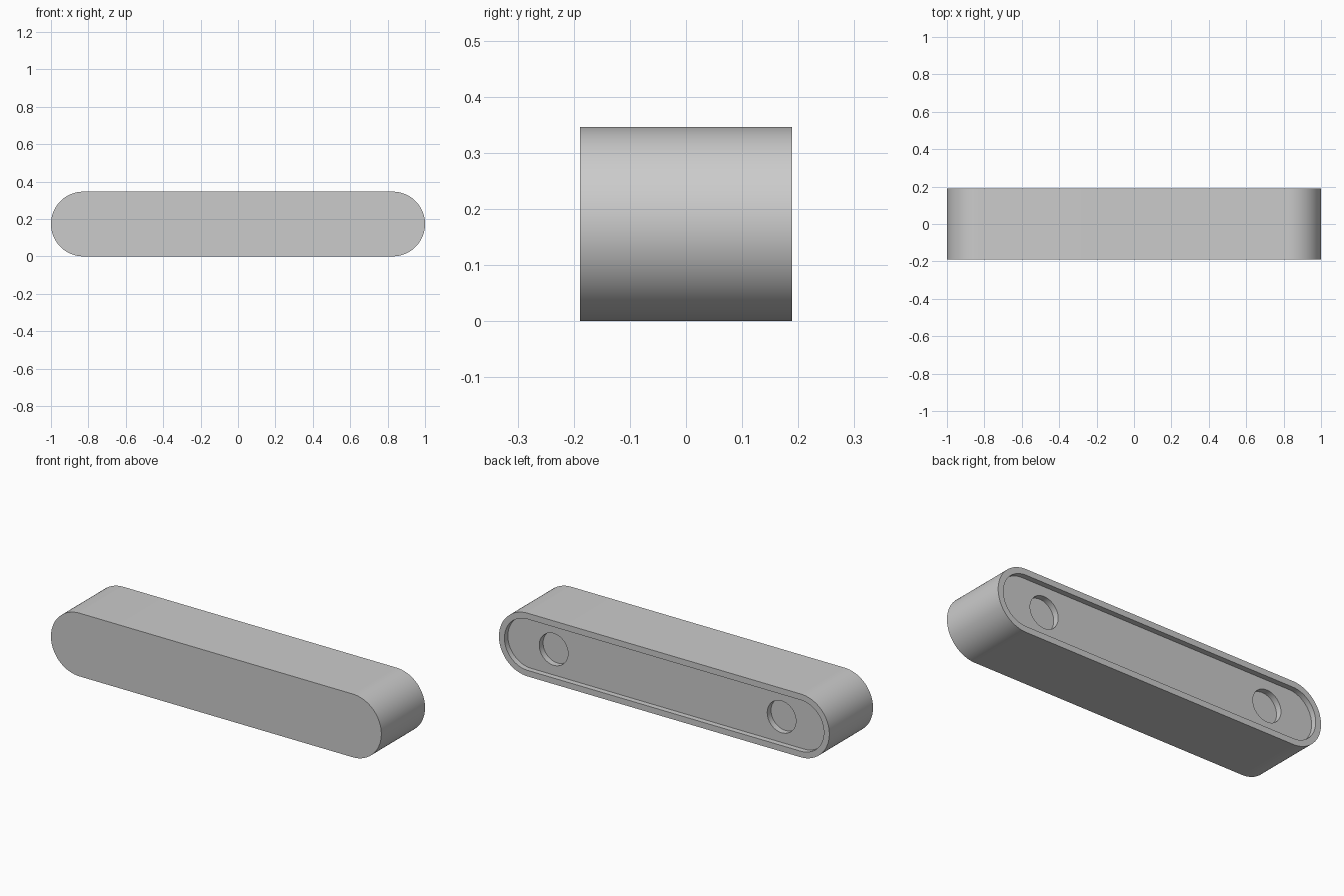
import bpy, bmesh, math

if "Cube" in bpy.data.objects:
    bpy.data.objects.remove(bpy.data.objects["Cube"])

HEIGHT, DEPTH = 0.346, 0.378
MID_Z, BACK = HEIGHT / 2, DEPTH / 2
RIM, RECESS, HOLE_DEPTH = 0.033, 0.03, 0.033
HOLE_X, HOLE_R = 0.69, 0.087


def prism(name, centre_x, half_span, radius, y0, y1, steps=48):
    """Rounded slot outline (a circle when half_span is 0) extruded along y."""
    outline = []
    for side in (1, -1):
        last = steps + 1 if half_span else steps
        for i in range(last):
            a = math.pi * i / steps - math.pi / 2
            outline.append((centre_x + side * (half_span + radius * math.cos(a)),
                            MID_Z + side * radius * math.sin(a)))
    bm = bmesh.new()
    face = bm.faces.new([bm.verts.new((x, y0, z)) for x, z in outline])
    ext = bmesh.ops.extrude_face_region(bm, geom=[face])
    moved = [v for v in ext["geom"] if isinstance(v, bmesh.types.BMVert)]
    bmesh.ops.translate(bm, vec=(0, y1 - y0, 0), verts=moved)
    bmesh.ops.recalc_face_normals(bm, faces=bm.faces)
    mesh = bpy.data.meshes.new(name)
    bm.to_mesh(mesh)
    bm.free()
    obj = bpy.data.objects.new(name, mesh)
    bpy.context.collection.objects.link(obj)
    return obj


# Solid pill-shaped bar
bar = prism("rounded_bar", 0, 1 - MID_Z, MID_Z, -BACK, BACK)

# Shallow back recess, then two round pockets in its floor
floor_y = BACK - RECESS
cutters = [prism("recess_cutter", 0, 1 - MID_Z, MID_Z - RIM, floor_y, BACK + 0.1)]
for x in (-HOLE_X, HOLE_X):
    cutters.append(prism("pocket_cutter", x, 0, HOLE_R, floor_y - HOLE_DEPTH, BACK + 0.05))

bpy.context.view_layer.objects.active = bar
bar.select_set(True)
for cutter in cutters:
    cutter.hide_render = True
    mod = bar.modifiers.new("cut", "BOOLEAN")
    mod.operation = "DIFFERENCE"
    mod.solver = "EXACT"
    mod.object = cutter
    bpy.ops.object.modifier_apply(modifier=mod.name)
    bpy.data.objects.remove(cutter)

# Smooth curved ends, crisp rims
bpy.ops.object.shade_smooth_by_angle(angle=math.radians(30))
